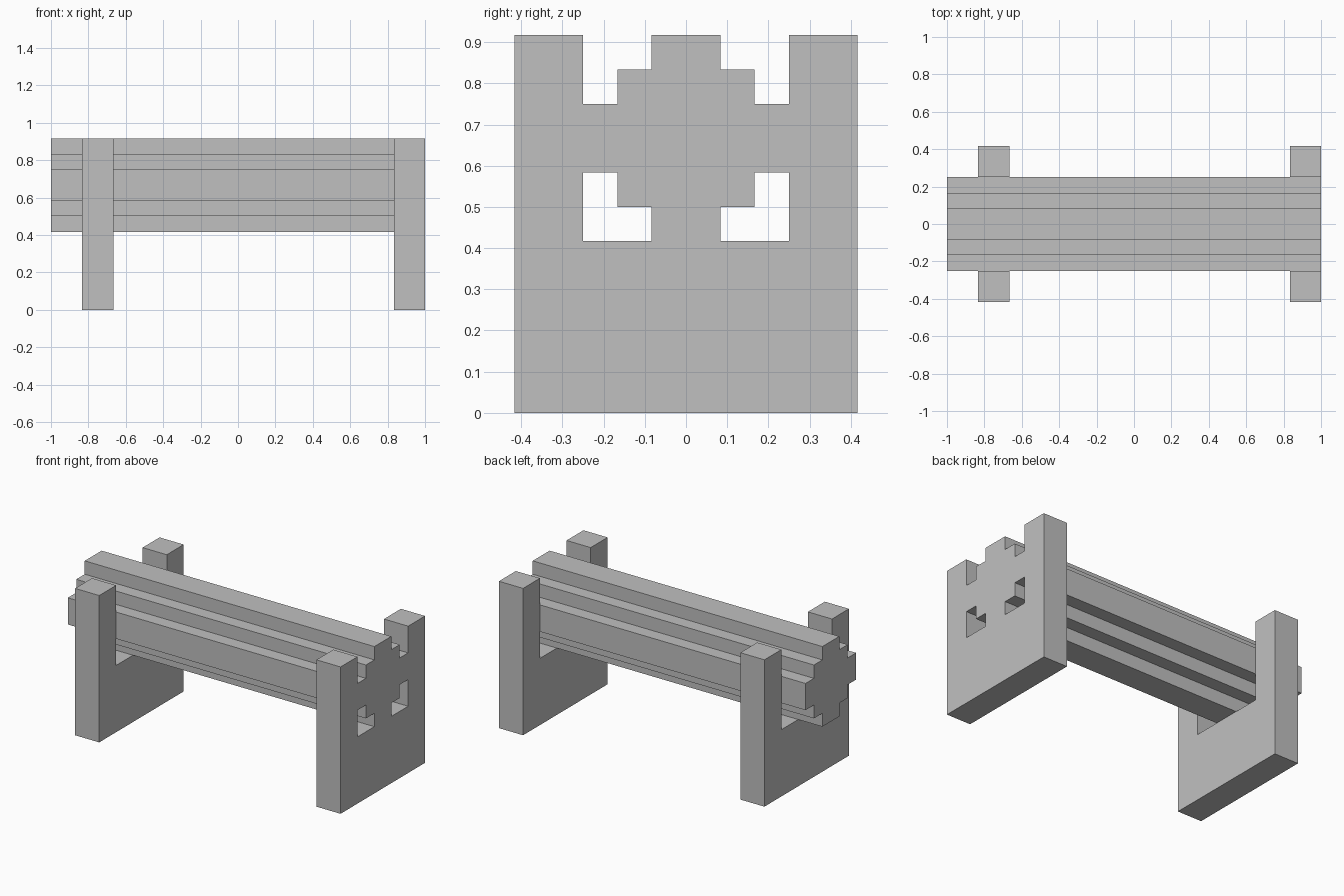
import bpy
import bmesh

cube = bpy.data.objects.get("Cube")
if cube:
    bpy.data.objects.remove(cube, do_unlink=True)

U = 1 / 12  # grid step shared by all parts

grey = bpy.data.materials.new("plain grey")
grey.use_nodes = True
colour = (0.53, 0.53, 0.53, 1)
grey.diffuse_color = colour
grey.node_tree.nodes["Principled BSDF"].inputs["Base Color"].default_value = colour


def extrude_profile(name, half, x0, x1):
    """Mirror a half outline of (y, z) grid steps and extrude it along x."""
    outline = half + [(-y, z) for y, z in reversed(half)]
    bm = bmesh.new()
    face = bm.faces.new([bm.verts.new((x0 * U, y * U, z * U)) for y, z in outline])
    result = bmesh.ops.extrude_face_region(bm, geom=[face])
    moved = [v for v in result["geom"] if isinstance(v, bmesh.types.BMVert)]
    bmesh.ops.translate(bm, verts=moved, vec=((x1 - x0) * U, 0, 0))
    bmesh.ops.recalc_face_normals(bm, faces=bm.faces)
    mesh = bpy.data.meshes.new(name)
    bm.to_mesh(mesh)
    bm.free()
    mesh.materials.append(grey)
    obj = bpy.data.objects.new(name, mesh)
    bpy.context.collection.objects.link(obj)
    return obj


# Stepped log running the full length
log_half = [(1, 5), (1, 6), (2, 6), (2, 7), (3, 7), (3, 9),
            (2, 9), (2, 10), (1, 10), (1, 11)]
extrude_profile("log", log_half, -12, 12)

# U-shaped supports: one set in from the right end, one flush with the left end
support_half = [(5, 0), (5, 11), (3, 11), (3, 5)]
for name, x0 in (("right_support", -10), ("left_support", 10)):
    extrude_profile(name, support_half, x0, x0 + 2)
